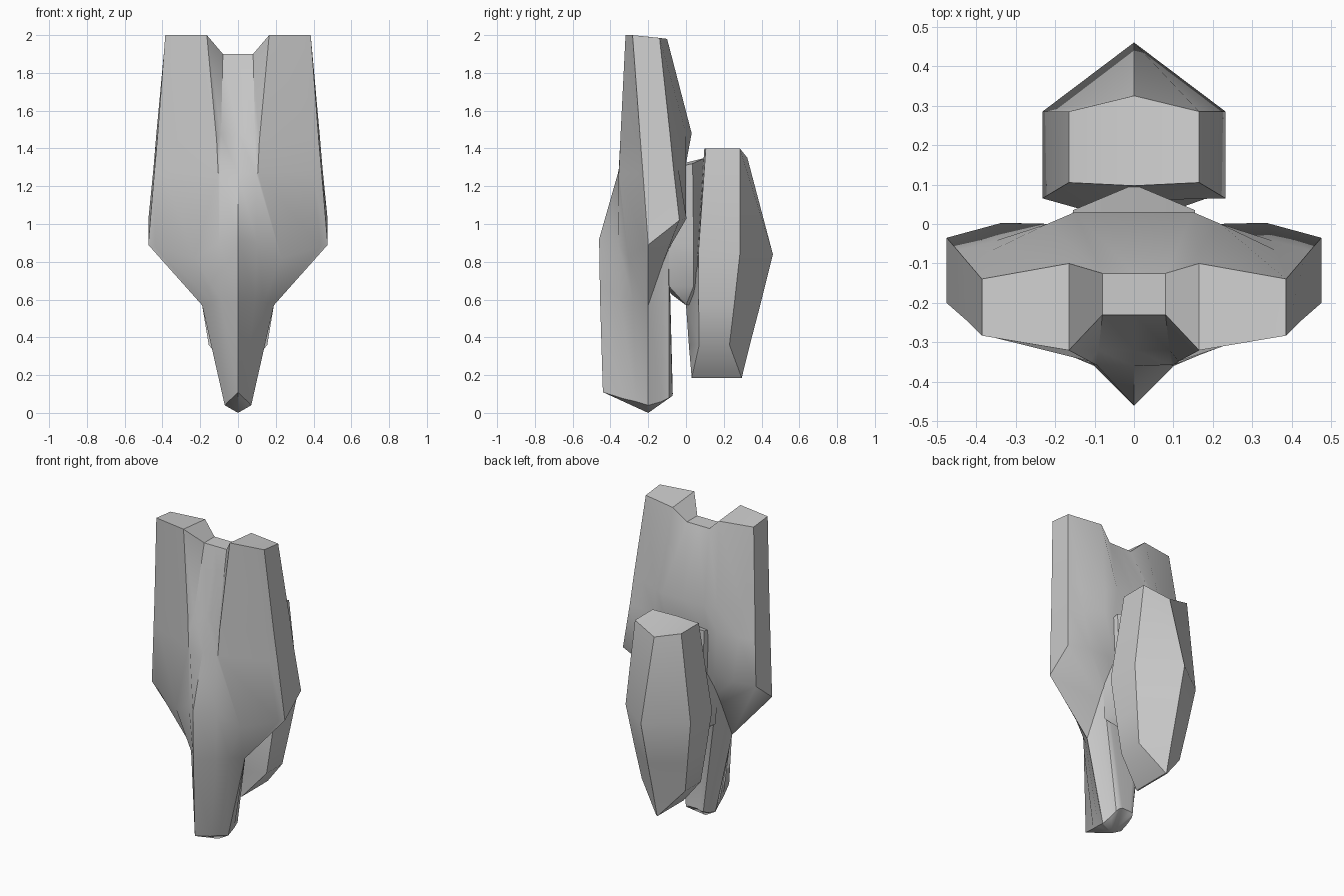
import bpy, bmesh, math


def loft(name, rings, tip=None):
    """Loft half cross-sections (front centre -> +x side -> back centre),
    listed top to bottom, mirrored over x = 0."""
    bm = bmesh.new()
    for s in (1, -1):
        def face(pts):
            vs = [bm.verts.new((s * x, y, z)) for x, y, z in pts]
            bm.faces.new(vs if s == 1 else vs[::-1])
        n = len(rings[0])
        for a, b in zip(rings, rings[1:]):
            for i in range(n - 1):
                face((a[i], b[i], b[i + 1], a[i + 1]))
        top, low = rings[0], rings[-1]
        for i in range(n // 2 - 1):
            face((top[i], top[i + 1], top[n - 2 - i], top[n - 1 - i]))
            if tip is None:
                face((low[n - 1 - i], low[n - 2 - i], low[i + 1], low[i]))
        if tip is not None:
            for i in range(n - 1):
                face((tip, low[i + 1], low[i]))
    bmesh.ops.remove_doubles(bm, verts=bm.verts, dist=0.0005)
    me = bpy.data.meshes.new(name)
    bm.to_mesh(me)
    bm.free()
    ob = bpy.data.objects.new(name, me)
    bpy.context.collection.objects.link(ob)
    bpy.ops.object.select_all(action='DESELECT')
    ob.select_set(True)
    bpy.context.view_layer.objects.active = ob
    bpy.ops.object.shade_smooth_by_angle(angle=math.radians(42))
    return ob


# Front shield: twin horns with a notch, wide wings, keel tapering to a tip
front = [
    [(0, -.23, 1.9), (.08, -.23, 1.9), (.165, -.32, 2), (.385, -.283, 2),
     (.385, -.14, 1.985), (.384, -.139, 1.985), (.165, -.1, 1.98), (.08, -.125, 1.9)],
    [(0, -.32, 1.48), (.09, -.32, 1.48), (.113, -.348, 1.44), (.427, -.242, 1.45),
     (.432, -.085, 1.48), (.358, -.066, 1.48), (.22, 0, 1.48), (.15, .03, 1.48)],
    [(0, -.36, 1.27), (.095, -.357, 1.27), (.105, -.355, 1.27), (.443, -.228, 1.27),
     (.447, -.067, 1.3), (.35, -.042, 1.3), (.22, 0, 1.32), (.15, 0, 1.32)],
    [(0, -.46, .92), (.1, -.36, .9), (.23, -.305, .82), (.475, -.2, .89),
     (.475, -.035, 1.02), (.335, .003, 1.03), (.2, 0, 1.03), (.15, 0, 1.03)],
    [(0, -.455, .6), (.09, -.35, .6), (.135, -.28, .59), (.19, -.2, .57),
     (.165, -.12, .8), (.16, -.09, .87), (.14, -.09, .88), (.1, -.09, .88)],
    [(0, -.44, .11), (.035, -.33, .075), (.052, -.265, .06), (.07, -.2, .04),
     (.064, -.13, .06), (.06, -.09, .08), (.05, -.072, .09), (.03, -.07, .1)],
]
for ring in front:
    # extra horn-front point pairs with the back bevel; back centre is flat
    ring.insert(3, tuple(.15 * p + .85 * q for p, q in zip(ring[2], ring[3])))
    ring.append((0, ring[-1][1], ring[-1][2]))
loft("front_shield", front, tip=(0, -.2, 0))

# Rear guard: faceted six-sided shell, wedge-shaped at the bottom
loft("rear_guard", [
    [(0, .097, 1.4), (.165, .105, 1.4), (.165, .285, 1.4), (0, .325, 1.35)],
    [(0, .06, .84), (.232, .065, .84), (.232, .285, .84), (0, .46, .84)],
    [(0, 0, .57), (.19, .067, .57), (.19, .255, .57), (0, .393, .57)],
    [(0, .015, .36), (.155, .07, .36), (.155, .23, .36), (0, .338, .36)],
    [(0, .03, .185), (.005, .03, .185), (.005, .295, .185), (0, .295, .185)],
])

# Connector joining the two shells
loft("connector", [
    [(0, -.1, 1.3), (.155, -.05, 1.3), (.155, .035, 1.32), (0, .1, 1.35)],
    [(0, -.12, .9), (.16, -.09, .9), (.14, .04, .9), (0, .1, .9)],
    [(0, -.1, .67), (.15, -.09, .67), (.12, .04, .67), (0, .06, .67)],
    [(0, -.08, .63), (.08, -.05, .63), (.07, 0, .57), (0, .04, .57)],
])
